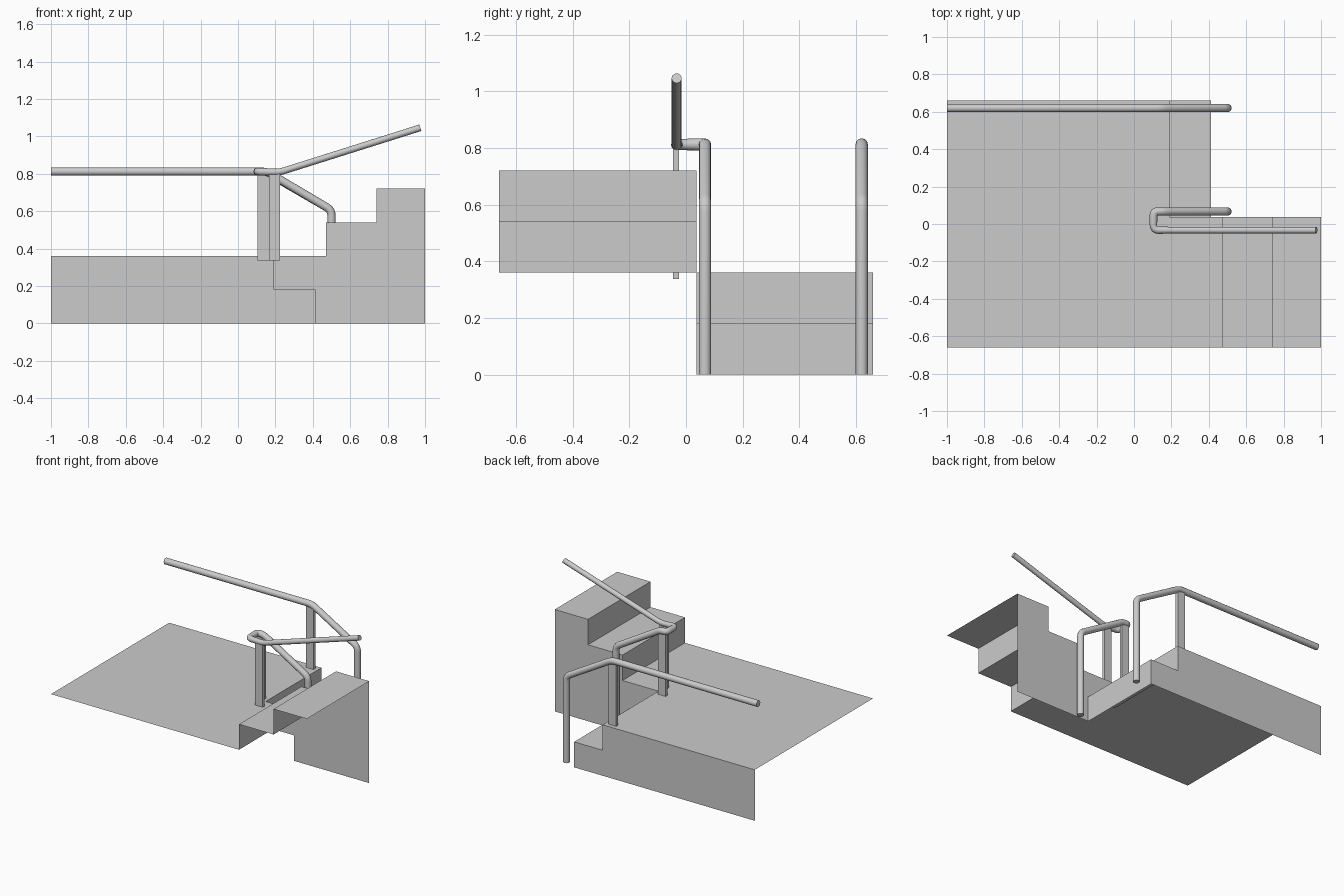
import bpy, bmesh, math
from mathutils import Vector

if "Cube" in bpy.data.objects:
    bpy.data.objects.remove(bpy.data.objects["Cube"])

X0, Y0, Y1, YM = -1.0, -0.66, 0.66, 0.037   # left, front, back, dividing line
UP = [(0.47, 0.36), (0.47, 0.54), (0.74, 0.54), (0.74, 0.72), (1.0, 0.72)]
DOWN = [(0.19, 0.36), (0.19, 0.18), (0.412, 0.18), (0.412, 0.0)]


def sheet(name, polys):
    """Mesh made of flat polygons."""
    bm = bmesh.new()
    for p in polys:
        bm.faces.new([bm.verts.new(c) for c in p])
    bmesh.ops.remove_doubles(bm, verts=bm.verts, dist=1e-4)
    me = bpy.data.meshes.new(name)
    bm.to_mesh(me)
    bm.free()
    ob = bpy.data.objects.new(name, me)
    bpy.context.collection.objects.link(ob)
    return ob


def steps(name, profile, ya, yb):
    """Treads and risers swept along y."""
    sheet(name, [[(a[0], ya, a[1]), (b[0], ya, b[1]), (b[0], yb, b[1]), (a[0], yb, a[1])]
                 for a, b in zip(profile, profile[1:])])


def rounded(points, bend):
    """Path with each inner corner replaced by a small arc."""
    pts = [Vector(p[:3]) for p in points]
    out = [(pts[0], points[0][3])]
    for i in range(1, len(pts) - 1):
        p, r = pts[i], points[i][3]
        da, db = pts[i - 1] - p, pts[i + 1] - p
        d = min(bend, da.length * 0.45, db.length * 0.45)
        a, b = p + da.normalized() * d, p + db.normalized() * d
        for k in range(5):
            t = k / 4
            out.append((a * (1 - t) ** 2 + p * 2 * t * (1 - t) + b * t * t, r))
    out.append((pts[-1], points[-1][3]))
    return out


def pipe(name, points, bend=0.03):
    """Round tube along (x, y, z, radius) points."""
    path = rounded(points, bend)
    cu = bpy.data.curves.new(name, 'CURVE')
    cu.dimensions = '3D'
    cu.bevel_depth = 1.0
    cu.bevel_resolution = 4
    cu.use_fill_caps = True
    sp = cu.splines.new('POLY')
    sp.points.add(len(path) - 1)
    for q, (p, r) in zip(sp.points, path):
        q.co = (*p, 1)
        q.radius = r
    ob = bpy.data.objects.new(name, cu)
    bpy.context.collection.objects.link(ob)
    bpy.ops.object.select_all(action='DESELECT')
    ob.select_set(True)
    bpy.context.view_layer.objects.active = ob
    bpy.ops.object.convert(target='MESH')
    bpy.ops.object.shade_smooth_by_angle(angle=math.radians(40))


def post(name, x, y, top):
    """Flat bar reaching slightly into the landing."""
    bpy.ops.mesh.primitive_cube_add(size=1, location=(x, y, (top + 0.337) / 2))
    ob = bpy.context.object
    ob.name = name
    ob.scale = (0.06, 0.021, top - 0.337)


# L-shaped landing
sheet("landing", [[(X0, Y0, 0.36), (0.47, Y0, 0.36), (0.47, YM, 0.36),
                   (0.19, YM, 0.36), (0.19, Y1, 0.36), (X0, Y1, 0.36)]])

# Stair flights
steps("upper_steps", UP, Y0, YM)
steps("lower_steps", DOWN, YM, Y1)

# Wall between the flights and wall along the back
sheet("middle_wall", [[(x, YM, z) for x, z in UP + [(1.0, 0.0)] + DOWN[::-1]]])
sheet("back_wall", [[(x, Y1, z) for x, z in [(X0, 0.36), (X0, 0.0)] + DOWN[::-1]]])

# Handrails
R, S = 0.022, 0.018
YB, YI, YF = 0.62, 0.067, -0.033
pipe("back_handrail", [(X0, YB, 0.812, R), (0.145, YB, 0.812, R),
                       (0.50, YB, 0.606, R), (0.50, YB, 0, R)])
pipe("inner_handrail", [(0.50, YI, 0, R), (0.50, YI, 0.606, R), (0.155, YI, 0.81, R),
                        (0.105, YI, 0.812, R), (0.103, YF, 0.812, 0.02),
                        (0.22, YF, 0.808, S), (0.975, YF, 1.046, S)])

# Flat posts
post("back_post", 0.135, YB, 0.80)
post("inner_post", 0.135, YI, 0.80)
post("front_post", 0.195, -0.035, 0.80)
